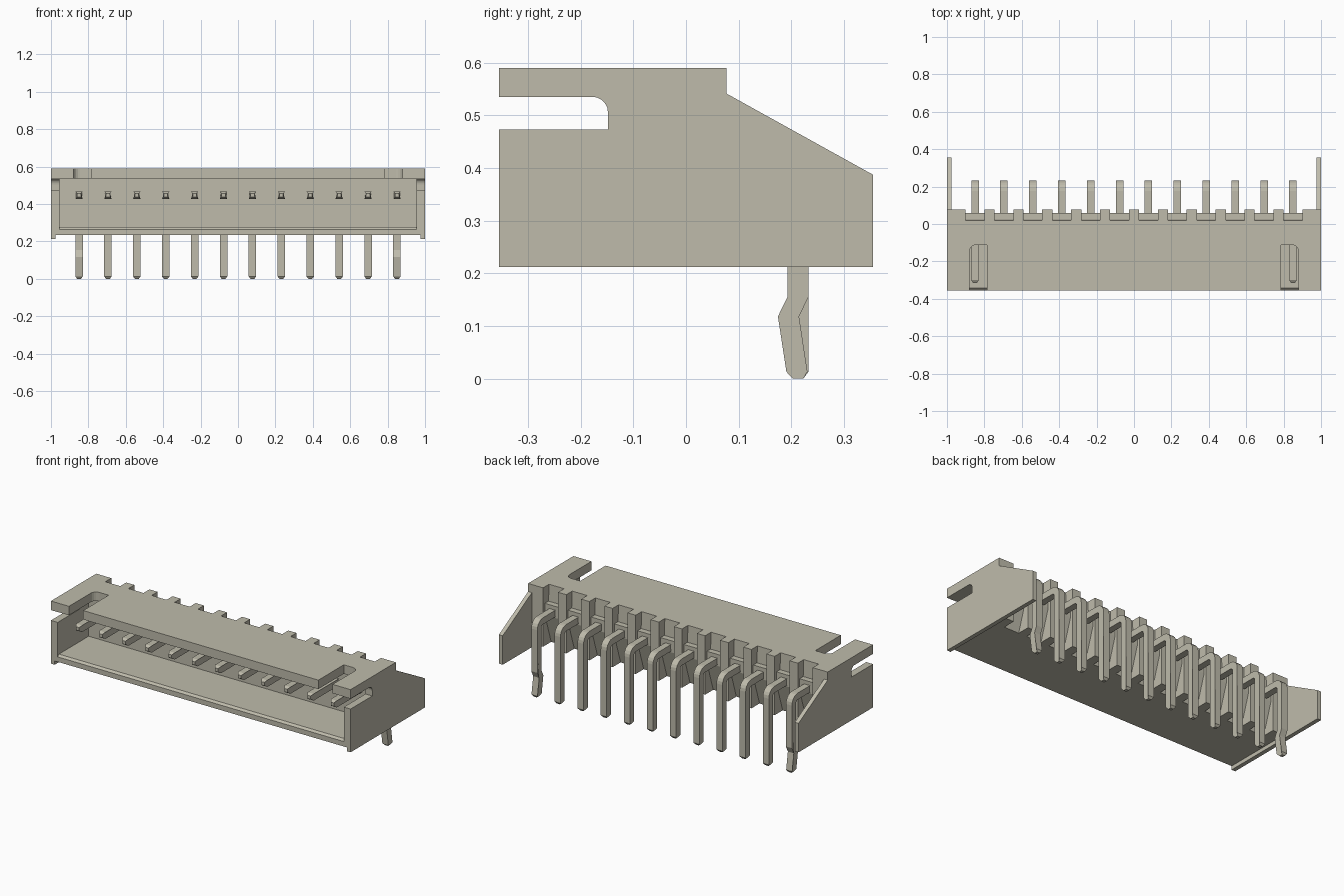
import bpy, bmesh, math

cube = bpy.data.objects.get("Cube")
if cube:
    bpy.data.objects.remove(cube, do_unlink=True)

mat = bpy.data.materials.new("warm grey beige")
mat.use_nodes = True
BEIGE = (0.52, 0.50, 0.41, 1)
mat.diffuse_color = BEIGE
mat.node_tree.nodes["Principled BSDF"].inputs["Base Color"].default_value = BEIGE

FRONT, REAR, BASE, TOP = -0.355, 0.077, 0.235, 0.59
PIN_X = [-0.85 + i * 1.7 / 11 for i in range(12)]
W = 0.02  # half of the pin thickness


def prism(name, pts, spans, axis="x"):
    """Extrude a profile over spans: (y, z) along x, or (x, y) along z."""
    bm = bmesh.new()
    for a, b in spans:
        rings = []
        for t in (a, b):
            rings.append([bm.verts.new((t, p, q) if axis == "x" else (p, q, t))
                          for p, q in pts])
        bm.faces.new(rings[0])
        bm.faces.new(rings[1])
        for i in range(len(pts)):
            j = (i + 1) % len(pts)
            bm.faces.new((rings[0][i], rings[0][j], rings[1][j], rings[1][i]))
    bmesh.ops.recalc_face_normals(bm, faces=bm.faces)
    me = bpy.data.meshes.new(name)
    bm.to_mesh(me)
    bm.free()
    me.materials.append(mat)
    ob = bpy.data.objects.new(name, me)
    bpy.context.collection.objects.link(ob)
    return ob


def arc(cx, cy, r, start, end, n=5):
    angles = [math.radians(start + (end - start) * i / n) for i in range(n + 1)]
    return [(cx + r * math.cos(a), cy + r * math.sin(a)) for a in angles]


def cut(target, cutter):
    cutter.hide_render = True
    mod = target.modifiers.new("cut", "BOOLEAN")
    mod.operation, mod.solver, mod.object = "DIFFERENCE", "EXACT", cutter
    dg = bpy.context.evaluated_depsgraph_get()
    mesh = bpy.data.meshes.new_from_object(target.evaluated_get(dg))
    target.modifiers.clear()
    target.data = mesh
    bpy.data.objects.remove(cutter, do_unlink=True)


# Housing shell with an open front
housing = prism("housing", [(FRONT, BASE), (REAR, BASE), (REAR, TOP), (FRONT, TOP)],
                [(-0.975, 0.975)])
cut(housing, prism("cavity_cutter",
                   [(-0.4, 0.265), (FRONT, 0.265), (-0.343, 0.277), (-0.06, 0.277),
                    (-0.06, 0.536), (-0.4, 0.536)], [(-0.955, 0.955)]))

# Rounded slots through both side walls
side_slot = [(-0.4, 0.473), (-0.148, 0.473)] + arc(-0.178, 0.505, 0.03, 0, 90) + [(-0.4, 0.535)]
cut(housing, prism("side_slot_cutter", side_slot, [(-1.1, 1.1)]))

# Locking slots in the roof, rounded at the outer rear corner
for s in (-1, 1):
    pts = [(0.785, -0.4), (0.88, -0.4)] + arc(0.845, -0.147, 0.035, 0, 90) + [(0.785, -0.112)]
    cut(housing, prism("roof_slot_cutter", [(s * x, y) for x, y in pts],
                       [(0.5, 0.7)], "z"))

# Rear recesses around each pin: stepped above, tapered below
spans = [(x - 0.05, x + 0.05) for x in PIN_X]
cut(housing, prism("upper_recess_cutter",
                   [(0.02, 0.65), (0.02, TOP), (0.025, 0.49), (0.06, 0.49),
                    (0.06, 0.4), (0.1, 0.4), (0.1, 0.65)], spans))
cut(housing, prism("lower_recess_cutter",
                   [(0.06, 0.42), (0.0, BASE), (0.0, 0.2), (0.1, 0.2), (0.1, 0.42)], spans))

# Side plates with sloped rear wings
plate = ([(FRONT, 0.212), (0.355, 0.212), (0.355, 0.387), (REAR, 0.541), (REAR, TOP),
          (FRONT, TOP), (FRONT, 0.535)]
         + arc(-0.178, 0.505, 0.03, 90, 0) + [(-0.148, 0.473), (FRONT, 0.473)])
for name, span in (("right_side_plate", (-1, -0.975)), ("left_side_plate", (0.975, 1))):
    prism(name, plate, [span])

# Bent pins; the outermost two have a retaining kink
PY, PZ = 0.2125, 0.447
for i, x in enumerate(PIN_X):
    kinked = i in (0, len(PIN_X) - 1)
    kinks = [(0.155, 0), (0.118, -0.018)] if kinked else []
    foot = -0.002 if kinked else 0
    outer = arc(PY + W - 0.055, PZ + W - 0.055, 0.055, 90, 0)
    inner = arc(PY - W - 0.015, PZ - W - 0.015, 0.015, 0, 90)
    pts = ([(-0.3, PZ + W)] + outer + [(PY + W + d, z) for z, d in kinks]
           + [(PY + W + foot, 0.013), (PY + 0.01, 0), (PY - 0.01, 0), (PY - W + foot, 0.013)]
           + [(PY - W + d, z) for z, d in reversed(kinks)] + inner
           + [(-0.3, PZ - W), (-0.315, PZ - 0.01), (-0.315, PZ + 0.01)])
    pin = prism(f"pin_{i + 1}", pts, [(x - W, x + W)])
    for v in pin.data.vertices:  # taper both tips
        if v.co.z < 0.001 or v.co.y < -0.31:
            v.co.x = x + (v.co.x - x) * 0.5
